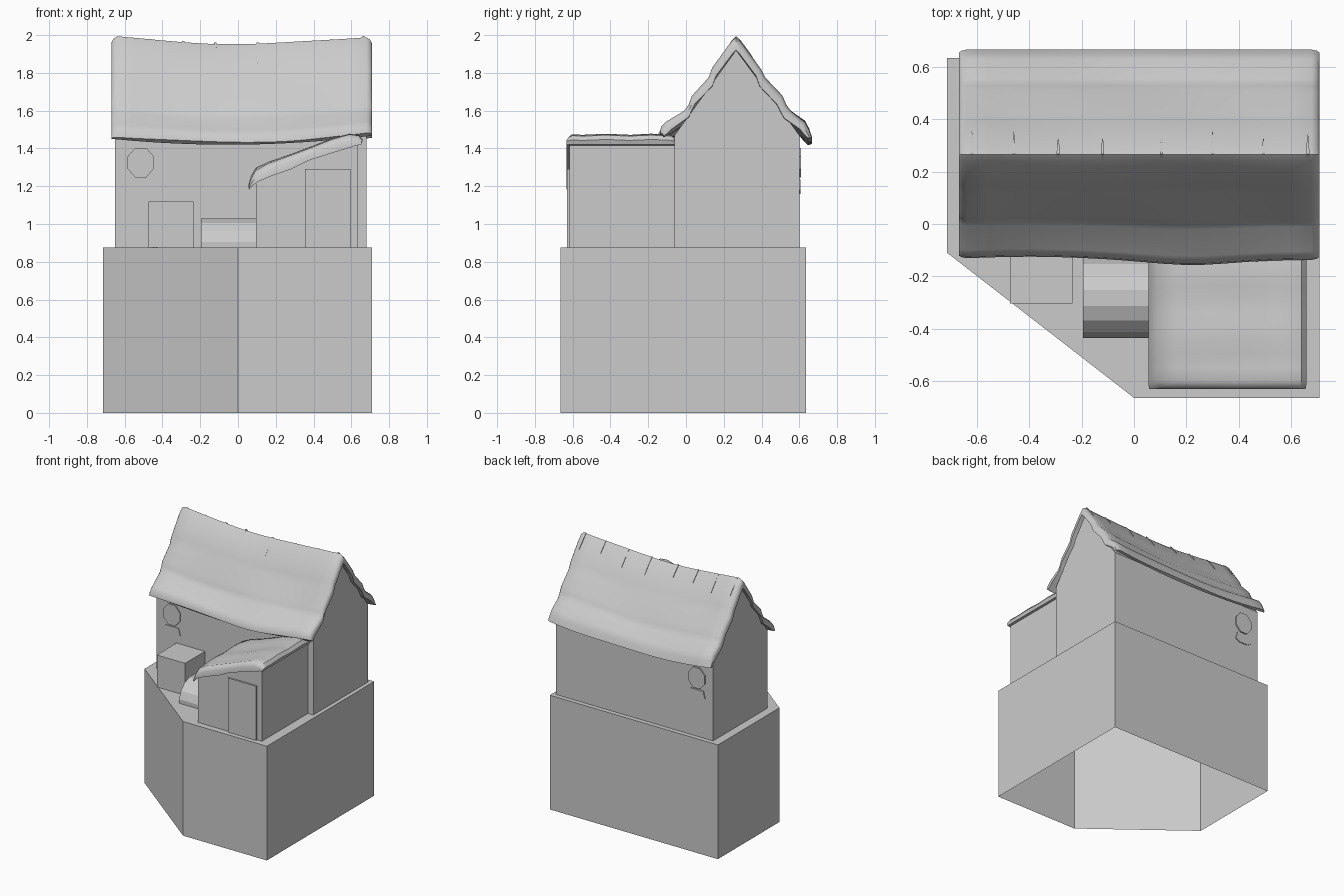
import bpy, math

if "Cube" in bpy.data.objects:
    bpy.data.objects.remove(bpy.data.objects["Cube"])

FLOOR = 0.875


def make(name, verts, faces, smooth=False):
    me = bpy.data.meshes.new(name)
    me.from_pydata(verts, [], faces)
    ob = bpy.data.objects.new(name, me)
    bpy.context.collection.objects.link(ob)
    # consistent outward normals
    bpy.ops.object.select_all(action='DESELECT')
    bpy.context.view_layer.objects.active = ob
    ob.select_set(True)
    bpy.ops.object.mode_set(mode='EDIT')
    bpy.ops.mesh.select_all(action='SELECT')
    bpy.ops.mesh.normals_make_consistent(inside=False)
    bpy.ops.object.mode_set(mode='OBJECT')
    if smooth:
        bpy.ops.object.shade_smooth_by_angle(angle=math.radians(38))
    return ob


def prism(name, pts, a, b, axis, bottom=True):
    """Extrude a 2D outline from a to b along an axis."""
    place = {'X': lambda p, t: (t, p[0], p[1]),
             'Y': lambda p, t: (p[0], t, p[1]),
             'Z': lambda p, t: (p[0], p[1], t)}[axis]
    n = len(pts)
    verts = [place(p, t) for t in (a, b) for p in pts]
    faces = [(i, (i + 1) % n, n + (i + 1) % n, n + i) for i in range(n)]
    faces.append(tuple(range(n, 2 * n)))
    if bottom:
        faces.append(tuple(range(n)))
    return make(name, verts, faces)


def box(name, x0, x1, y0, y1, z0, z1):
    return prism(name, [(x0, y0), (x1, y0), (x1, y1), (x0, y1)], z0, z1, 'Z')


def shell(name, outer, inner, stations, place):
    """Loft a thick sheet; each station is (position, edge rounding)."""
    n, m = len(outer), len(stations)
    verts = []
    for t, k in stations:
        for o, i in zip(outer, inner):
            verts.append(place(o[0] + (i[0] - o[0]) * k, o[1] + (i[1] - o[1]) * k, t, 1))
        for i in inner:
            verts.append(place(i[0], i[1], t, 0))
    faces, w = [], 2 * n
    for s in range(m - 1):
        a, b = s * w, (s + 1) * w
        for j in range(n - 1):
            faces.append((a + j, a + j + 1, b + j + 1, b + j))
            faces.append((a + n + j, b + n + j, b + n + j + 1, a + n + j + 1))
        for j in (0, n - 1):
            faces.append((a + j, b + j, b + n + j, a + n + j))
    for a in (0, (m - 1) * w):
        for j in range(n - 1):
            faces.append((a + j, a + j + 1, a + n + j + 1, a + n + j))
    return make(name, verts, faces, True)


def stations(a, b, count):
    mid = [(a + 0.03 + (b - a - 0.06) * i / count, 0) for i in range(count + 1)]
    return [(a, 0.5), (a + 0.01, 0.2)] + mid + [(b - 0.01, 0.2), (b, 0.5)]


# Plinth with one cut corner, open underneath
prism('plinth', [(-0.715, 0.635), (-0.715, -0.11), (0, -0.665), (0.71, -0.665), (0.71, 0.635)],
      0, FLOOR, 'Z', bottom=False)

# Main house body with gables
prism('house_walls', [(-0.06, FLOOR), (0.6, FLOOR), (0.6, 1.47), (0.265, 1.92), (-0.06, 1.47)],
      -0.65, 0.68, 'X')

# Lean-to annex and its door
prism('annex_walls', [(0.095, FLOOR), (0.635, FLOOR), (0.635, 1.425), (0.095, 1.25)],
      -0.618, -0.05, 'Y')
box('annex_door', 0.355, 0.595, -0.63, -0.61, FLOOR, 1.29)

# Sagging, stepped main roof
outer = [(-0.137, 1.472), (-0.132, 1.505), (-0.105, 1.535), (-0.01, 1.60), (0.015, 1.635),
         (0.03, 1.68), (0.12, 1.775), (0.138, 1.825), (0.24, 1.97), (0.265, 1.993),
         (0.29, 1.97), (0.395, 1.825), (0.42, 1.775), (0.51, 1.68), (0.53, 1.635),
         (0.555, 1.60), (0.63, 1.545), (0.652, 1.505), (0.667, 1.46)]
inner = [(-0.115, 1.458), (-0.10, 1.47), (-0.08, 1.49), (0.015, 1.56), (0.03, 1.595),
         (0.05, 1.635), (0.14, 1.73), (0.16, 1.785), (0.25, 1.905), (0.265, 1.92),
         (0.28, 1.905), (0.37, 1.785), (0.39, 1.73), (0.48, 1.635), (0.50, 1.595),
         (0.52, 1.56), (0.605, 1.50), (0.625, 1.475), (0.645, 1.455)]


def sag(x):
    return 0.038 * max(0, 1 - ((x - 0.02) / 0.68) ** 2)


def roof_point(y, z, x, top):
    low = min(1, max(0, (1.75 - z) / 0.25))
    bulge = 0.02 * math.exp(-((x - 0.22) / 0.22) ** 2) - 0.012 * math.exp(-((x + 0.4) / 0.3) ** 2)
    if y < 0.265:
        y -= bulge * low
        z += 0.012 * low * x
    wave = 0.004 * math.sin(7 * x + 20 * y) * top
    return (x, y, z - sag(x) + wave)


shell('main_roof', outer, inner, stations(-0.67, 0.71, 16), roof_point)

# Thin pegs straddling the ridge
spars = [(-0.62, 0.085), (-0.46, 0.085), (-0.29, 0.06), (-0.12, 0.06),
         (0.105, 0.085), (0.30, 0.085), (0.495, 0.06), (0.665, 0.075)]
for i, (x, r) in enumerate(spars):
    z = 1.998 - sag(x)
    w = 0.006
    v, f = [], []
    for y, d, k in ((-r, 1.35 * r, 0.15), (-r * 0.4, 0.55 * r, 0.8), (0, 0, 1),
                    (r * 0.5, 0.65 * r, 0.8), (r, 1.35 * r, 0.15)):
        for sx, dz in ((-1, -0.03), (1, -0.03), (1, 0), (-1, 0)):
            v.append((x + sx * w * k, 0.268 + y, z - d + dz + 0.006 * (k < 1)))
    for s in range(4):
        for j in range(4):
            f.append((s * 4 + j, s * 4 + (j + 1) % 4, s * 4 + 4 + (j + 1) % 4, s * 4 + 4 + j))
    f += [(0, 1, 2, 3), (16, 17, 18, 19)]
    make(f'ridge_peg_{i + 1}', v, f)

# Soft roof of the annex, drooping at its low edge
a_out = [(0.055, 1.205), (0.068, 1.25), (0.095, 1.295), (0.16, 1.325), (0.28, 1.365),
         (0.40, 1.41), (0.50, 1.45), (0.59, 1.475), (0.64, 1.468), (0.66, 1.445)]
a_in = [(0.062, 1.20), (0.08, 1.22), (0.105, 1.235), (0.17, 1.255), (0.28, 1.29),
        (0.37, 1.335), (0.48, 1.37), (0.57, 1.398), (0.63, 1.416), (0.652, 1.42)]


def annex_point(x, z, y, top):
    fold = 0.5 - abs(x - 0.35)
    drop = max(0, (-0.5 - y) / 0.13) * max(0, 0.2 - x) * 0.12
    return (x, y, z + 0.012 * fold * math.sin(26 * y) * top - drop)


shell('annex_roof', a_out, a_in, stations(-0.632, -0.05, 10), annex_point)

# Crate against the front wall
box('crate', -0.475, -0.235, -0.305, -0.065, FLOOR, 1.12)

# Half-buried sixteen-sided barrel
arc = [(-0.2825 + 0.156 * math.cos(a), FLOOR + 0.156 * math.sin(a))
       for a in [math.pi * (i + 0.5) / 8 for i in range(8)]]
prism('half_barrel', [(-0.13, FLOOR)] + arc + [(-0.435, FLOOR)], -0.195, 0.097, 'X')

# Octagonal windows with a small shaped sill, front and back
oct_pts = [(-0.515 + 0.075 * math.cos(a), 1.325 + 0.085 * math.sin(a))
           for a in [math.pi * (i + 0.5) / 4 for i in range(8)]]
sill = [(-0.585, 1.18), (-0.55, 1.16), (-0.48, 1.16), (-0.445, 1.18), (-0.46, 1.235), (-0.57, 1.235)]
for side, y0, y1 in (('front', -0.068, -0.055), ('back', 0.595, 0.61)):
    prism(f'{side}_window', oct_pts, y0, y1, 'Y')
    prism(f'{side}_window_sill', sill, y0 + 0.003, y1 - 0.003, 'Y')
